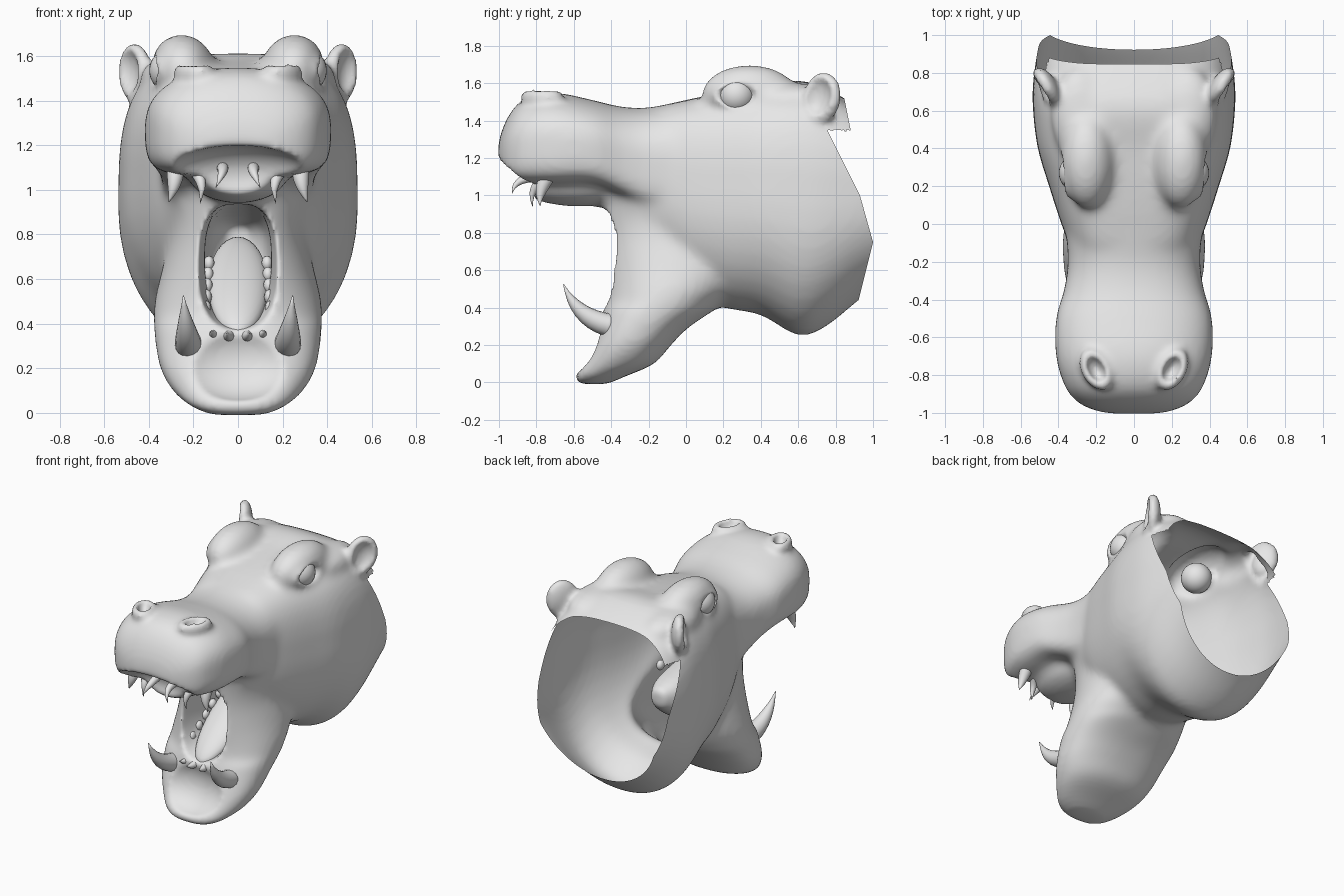
import bpy, bmesh, math
from mathutils import Matrix, Vector, Euler

cube = bpy.data.objects.get("Cube")
if cube:
    bpy.data.objects.remove(cube, do_unlink=True)

VOXEL = 0.016
grey = bpy.data.materials.new("plain grey")
grey.use_nodes = True
grey.diffuse_color = (0.8, 0.8, 0.8, 1)
for node in grey.node_tree.nodes:
    if node.type == 'BSDF_PRINCIPLED':
        node.inputs["Base Color"].default_value = (0.8, 0.8, 0.8, 1)


def blob(bm, c, r, rot=(0, 0, 0), seg=32):
    """Ellipsoid with centre, radii and rotation in degrees."""
    e = Euler([math.radians(a) for a in rot])
    m = Matrix.LocRotScale(Vector(c), e, Vector(r))
    bmesh.ops.create_uvsphere(bm, u_segments=seg, v_segments=seg // 2, radius=1, matrix=m)


def pair(bm, c, r, rot=(0, 0, 0), seg=32):
    """Mirrored pair of ellipsoids."""
    for s in (-1, 1):
        blob(bm, (c[0] * s, c[1], c[2]), r, (rot[0], rot[1] * s, rot[2] * s), seg)


def catmull(a, b, c, d, t):
    return [0.5 * (2 * q + (r - p) * t + (2 * p - 5 * q + 4 * r - s) * t * t
                   + (3 * q - p - 3 * r + s) * t ** 3) for p, q, r, s in zip(a, b, c, d)]


def loft(bm, secs, n, axis='Y', seg=40, steps=4):
    """Closed loft of superellipses; a section is (position, low, high, half width)."""
    last = len(secs) - 1
    rows = [catmull(secs[max(i - 1, 0)], secs[i], secs[i + 1], secs[min(i + 2, last)], k / steps)
            for i in range(last) for k in range(steps)] + [secs[-1]]
    rings = []
    for t, lo, hi, w in rows:
        ring = []
        for k in range(seg):
            a = 2 * math.pi * k / seg
            ca, sa = math.cos(a), math.sin(a)
            p = 2 / (n[1] if sa > 0 else n[0])
            u = w * math.copysign(abs(ca) ** p, ca)
            v = (lo + hi) / 2 + (hi - lo) / 2 * math.copysign(abs(sa) ** p, sa)
            ring.append(bm.verts.new((u, t, v) if axis == 'Y' else (u, v, t)))
        rings.append(ring)
    bridge(bm, rings)


def bridge(bm, rings):
    """Skin a list of rings and close both ends."""
    for r0, r1 in zip(rings, rings[1:]):
        for k in range(len(r0)):
            j = (k + 1) % len(r0)
            bm.faces.new((r0[k], r0[j], r1[j], r1[k]))
    bm.faces.new(rings[0][::-1])
    bm.faces.new(rings[-1])


def finish(name, bm):
    bmesh.ops.recalc_face_normals(bm, faces=bm.faces[:])
    me = bpy.data.meshes.new(name)
    bm.to_mesh(me)
    bm.free()
    me.materials.append(grey)
    me.shade_smooth()
    ob = bpy.data.objects.new(name, me)
    bpy.context.scene.collection.objects.link(ob)
    return ob


def bake(ob):
    """Replace the mesh by its modified result."""
    bpy.context.view_layer.update()
    dg = bpy.context.evaluated_depsgraph_get()
    me = bpy.data.meshes.new_from_object(ob.evaluated_get(dg))
    ob.modifiers.clear()
    ob.data = me


def remesh(ob, smoothing=0):
    m = ob.modifiers.new("remesh", 'REMESH')
    m.mode = 'VOXEL'
    m.voxel_size = VOXEL
    m.use_smooth_shade = True
    if smoothing:
        m = ob.modifiers.new("soften", 'SMOOTH')
        m.factor = 0.5
        m.iterations = smoothing
    bake(ob)


# Skin masses: muzzle, neck, lower jaw, cheeks, palate and brows
skin = bmesh.new()
loft(skin, [(-1.005, 1.16, 1.27, .13), (-.98, 1.12, 1.36, .23), (-.93, 1.08, 1.455, .315),
            (-.85, 1.065, 1.525, .37), (-.7, 1.06, 1.55, .413), (-.5, 1.06, 1.51, .413),
            (-.35, 1.0, 1.475, .37), (-.2, .93, 1.47, .35), (0, .9, 1.51, .36),
            (.2, .9, 1.54, .36)], (5, 2.2))
loft(skin, [(-.3, .72, 1.3, .26), (-.15, .62, 1.46, .325), (0, .49, 1.51, .385),
            (.2, .4, 1.55, .45), (.4, .36, 1.58, .51), (.6, .25, 1.615, .535),
            (.75, .3, 1.57, .535), (.95, .46, 1.46, .505), (1.12, .56, 1.36, .46)], (2.1, 3.2))
loft(skin, [(-.01, -.57, -.42, .12), (.03, -.6, -.33, .215), (.1, -.555, -.17, .295),
            (.2, -.505, -.08, .35), (.3, -.47, .02, .37), (.4, -.445, .17, .38)],
     (2.5, 2.3), 'Z')
loft(skin, [(.3, -.47, .02, .37), (.4, -.445, .17, .38), (.5, -.435, .3, .375),
            (.65, -.44, .4, .34), (.8, -.445, .4, .305), (.95, -.455, .4, .31),
            (1.05, -.46, .4, .35), (1.15, -.45, .4, .36)], (2.1, 2), 'Z')
blob(skin, (0, -.57, 1.06), (.22, .33, .12))
pair(skin, (.245, .34, 1.535), (.145, .26, .165), (0, 14, 0))
pair(skin, (.29, .58, 1.5), (.15, .25, .1))
head = finish("head_skin", skin)
remesh(head, 24)

# Eyelids, nostril rims and ears join the softened masses
EAR, TURN = (.46, .728, 1.522), (-13, 0, -32)
EYE, NOSE = (.405, .27, 1.535), (.2, -.77, 1.525)
bm = bmesh.new()
bm.from_mesh(head.data)
pair(bm, (.295, .27, 1.535), (.108, .15, .1))
pair(bm, NOSE, (.08, .122, .055), (0, 0, -28))
pair(bm, EAR, (.055, .115, .14), TURN)
pair(bm, (.43, .71, 1.43), (.07, .07, .07))
bm.to_mesh(head.data)
bm.free()
remesh(head)

# Hollows: throat, jaw dish, lip arch, eye sockets, nostrils, ear cups
cut = bmesh.new()
loft(cut, [(-.75, .38, .93, .24), (-.55, .37, .93, .22), (-.4, .38, .94, .18),
           (-.2, .42, .95, .15), (0, .5, .92, .15), (.2, .62, .88, .12),
           (.32, .72, .84, .05)], (2.5, 2.5))
blob(cut, (0, -.61, .25), (.3, .19, .2))
blob(cut, (0, -.97, 1.05), (.34, .17, .15))
pair(cut, EYE, (.09, .115, .063), (0, 0, -8))
pair(cut, (NOSE[0], NOSE[1], NOSE[2] + .05), (.045, .082, .08), (0, 0, -28))
pair(cut, (EAR[0] + .04, EAR[1] - .025, EAR[2] + .01), (.05, .078, .105), TURN)
cutter = finish("hollow_cutter", cut)
cutter.hide_render = True
remesh(cutter)

m = head.modifiers.new("hollows", 'BOOLEAN')
m.operation = 'DIFFERENCE'
m.solver = 'EXACT'
m.object = cutter
bake(head)
bpy.data.objects.remove(cutter, do_unlink=True)
remesh(head, 6)

# Open the back of the neck: nape, notched sides, then throat side
bm = bmesh.new()
bm.from_mesh(head.data)
bmesh.ops.bisect_plane(bm, geom=bm.verts[:] + bm.edges[:] + bm.faces[:],
                       plane_co=(0, 0, 1.34), plane_no=(0, 0, 1))
for y, z, slope, low, high in ((1, .75, .2, 1.34, 2), (.93, 1, .5, .8, 1.34),
                               (1, .75, .28, .6, 1.34), (1, .75, -.25, -1, .8)):
    faces = [f for f in bm.faces if low <= f.calc_center_median().z < high]
    edges = {e for f in faces for e in f.edges}
    verts = {v for f in faces for v in f.verts}
    bmesh.ops.bisect_plane(bm, geom=list(verts) + list(edges) + faces,
                           plane_co=(0, y, z), plane_no=(0, 1, slope), clear_outer=True)
bm.to_mesh(head.data)
bm.free()
head.data.materials.clear()
head.data.materials.append(grey)
head.data.shade_smooth()

# Eyeballs
bm = bmesh.new()
pair(bm, (.298, .27, 1.535), (.1, .1, .1))
finish("eyeballs", bm)

# Tongue
bm = bmesh.new()
blob(bm, (0, -.11, .57), (.135, .38, .07), (34, 0, 0))
finish("tongue", bm)

# Molar rows
bm = bmesh.new()
for i in range(6):
    t = i / 5
    pair(bm, (.15 - .02 * t, -.38 + .36 * t, .42 + .25 * t), (.025, .033, .035), seg=12)
    pair(bm, (.15 - .02 * t, -.3 + .4 * t, .93 - .03 * t), (.025, .033, .035), seg=12)
finish("molars", bm)


def tooth(name, base, mid, tip, radius, seg=16, steps=9):
    """Mirrored pair of curved, tapering teeth."""
    bm = bmesh.new()
    base, mid, tip = Vector(base), Vector(mid), Vector(tip)
    for s in (-1, 1):
        rings = []
        for i in range(steps + 1):
            t = i / steps
            c = base * (1 - t) ** 2 + mid * 2 * t * (1 - t) + tip * t * t
            q = ((mid - base) * (1 - t) + (tip - mid) * t).to_track_quat('Z', 'Y')
            r = radius * max(1 - t ** 1.8, .04)
            ring = []
            for k in range(seg):
                a = 2 * math.pi * k / seg
                p = c + q @ Vector((r * math.cos(a), r * math.sin(a), 0))
                ring.append(bm.verts.new((p.x * s, p.y, p.z)))
            rings.append(ring)
        bridge(bm, rings)
    finish(name, bm)


# Tusks, fangs and incisors
tooth("lower_tusks", (.22, -.38, .3), (.23, -.58, .33), (.245, -.655, .525), .062)
tooth("lower_inner_incisors", (.04, -.37, .36), (.04, -.45, .33), (.05, -.51, .36), .032)
tooth("lower_outer_incisors", (.1, -.37, .36), (.11, -.44, .34), (.12, -.49, .37), .028)
tooth("upper_fangs", (.28, -.74, 1.1), (.28, -.79, 1.02), (.31, -.78, .945), .04)
tooth("upper_outer_incisors", (.19, -.76, 1.08), (.15, -.84, 1.04), (.17, -.82, .94), .028)
tooth("upper_inner_incisors", (.07, -.8, 1.1), (.06, -.92, 1.09), (.1, -.93, 1.01), .026)
